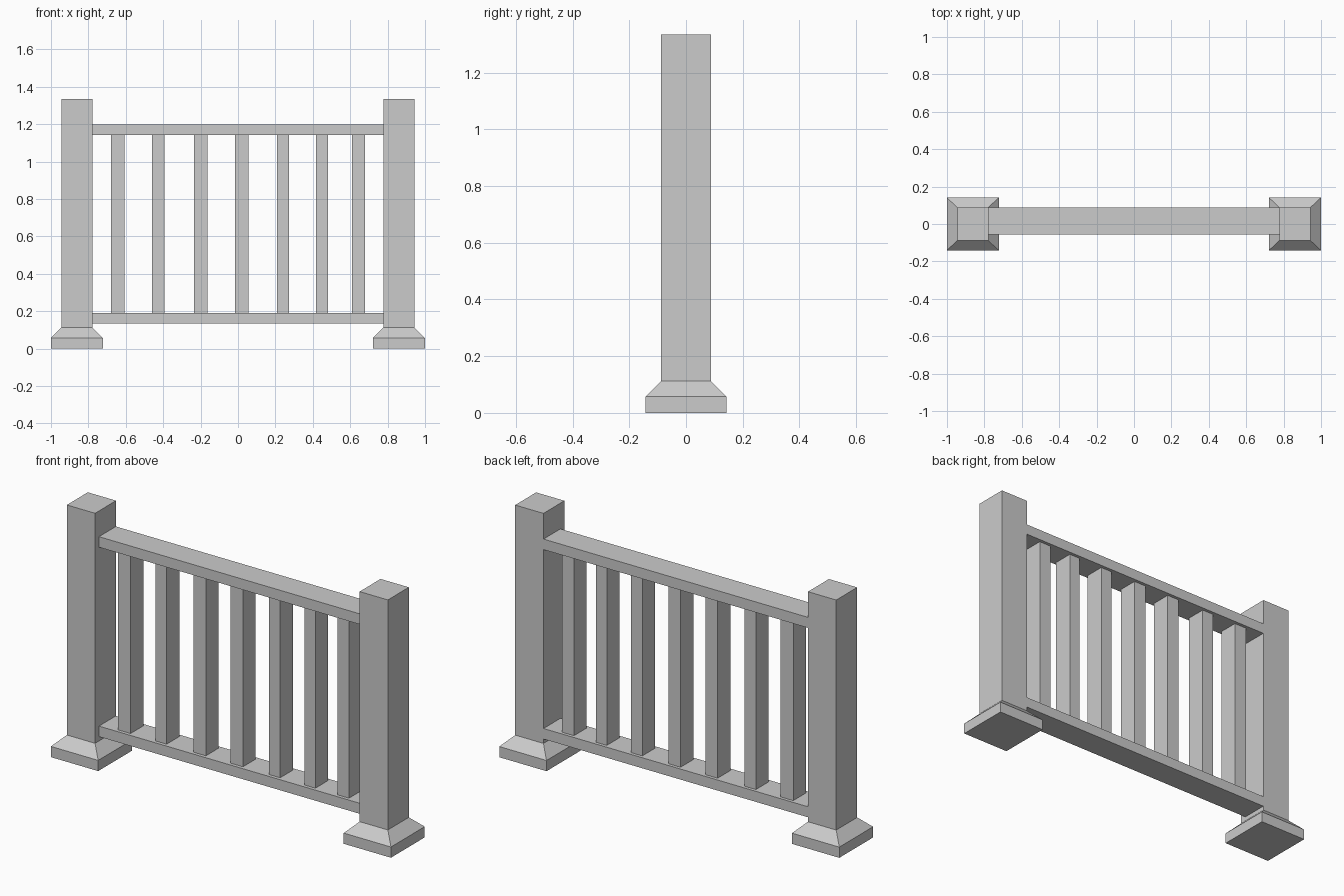
import bpy, bmesh

if "Cube" in bpy.data.objects:
    bpy.data.objects.remove(bpy.data.objects["Cube"])


def loft(name, cx, sections):
    """Closed solid through stacked rectangles: (half_x, y_min, y_max, z)."""
    bm = bmesh.new()
    rings = []
    for hx, y0, y1, z in sections:
        rings.append([bm.verts.new((cx + sx * hx, y, z))
                      for sx, y in ((-1, y0), (1, y0), (1, y1), (-1, y1))])
    for a, b in zip(rings, rings[1:]):
        for i in range(4):
            j = (i + 1) % 4
            bm.faces.new((a[i], a[j], b[j], b[i]))
    bm.faces.new(rings[0][::-1])
    bm.faces.new(rings[-1])
    mesh = bpy.data.meshes.new(name)
    bm.to_mesh(mesh)
    bm.free()
    obj = bpy.data.objects.new(name, mesh)
    bpy.context.collection.objects.link(obj)
    return obj


def box(name, x0, x1, y0, y1, z0, z1):
    hx = (x1 - x0) / 2
    return loft(name, (x0 + x1) / 2, [(hx, y0, y1, z0), (hx, y0, y1, z1)])


# end posts with chamfered plinths
for side, cx in (("left", -0.862), ("right", 0.86)):
    loft(side + "_post", cx, [
        (0.139, -0.142, 0.142, 0.0),
        (0.139, -0.142, 0.142, 0.057),
        (0.083, -0.088, 0.088, 0.112),
        (0.083, -0.088, 0.088, 1.335),
    ])

# horizontal rails, flush with the back of the posts
box("bottom_rail", -0.779, 0.777, -0.055, 0.087, 0.135, 0.191)
box("top_rail", -0.779, 0.777, -0.055, 0.087, 1.142, 1.198)

# slightly irregular balusters
spans = [(-0.68, -0.606), (-0.46, -0.394), (-0.235, -0.163), (-0.017, 0.055),
         (0.208, 0.274), (0.417, 0.481), (0.61, 0.679)]
for i, (x0, x1) in enumerate(spans, 1):
    box(f"baluster_{i}", x0, x1, -0.037, 0.07, 0.191, 1.142)
